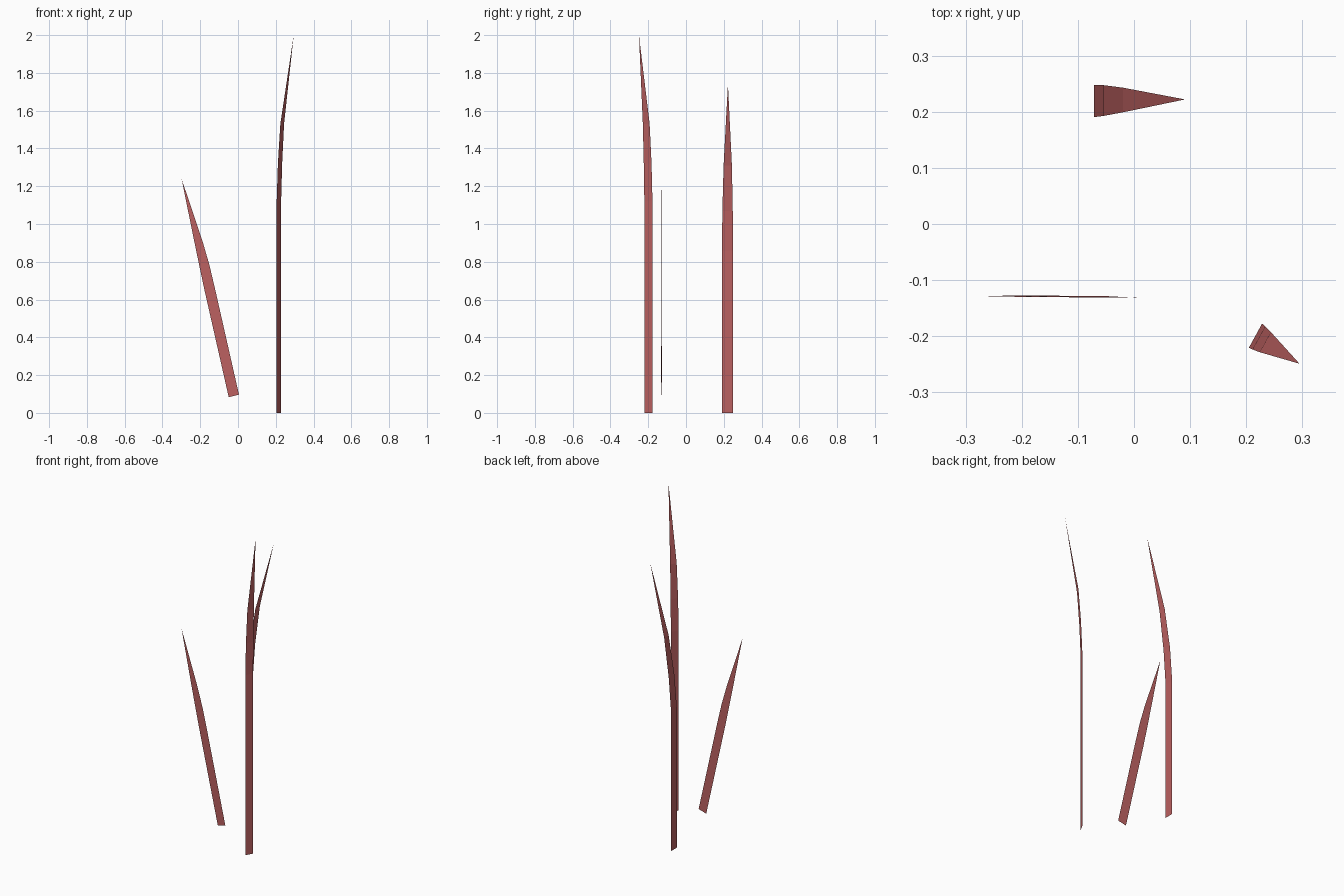
import bpy
from mathutils import Vector

if "Cube" in bpy.data.objects:
    bpy.data.objects.remove(bpy.data.objects["Cube"])

mat = bpy.data.materials.new("dull_red")
mat.diffuse_color = (0.5, 0.12, 0.12, 1)
mat.use_nodes = True
mat.node_tree.nodes["Principled BSDF"].inputs["Base Color"].default_value = mat.diffuse_color


def blade(name, side, rings, tip):
    """Flat strip: rings are (centre, half width) along a fixed side direction."""
    side = Vector(side).normalized()
    verts = []
    for centre, half in rings:
        verts += [Vector(centre) - side * half, Vector(centre) + side * half]
    n = len(rings)
    verts.append(Vector(tip))
    faces = [(2*i, 2*i + 1, 2*i + 3, 2*i + 2) for i in range(n - 1)]
    faces.append((2*n - 2, 2*n - 1, 2*n))
    mesh = bpy.data.meshes.new(name)
    mesh.from_pydata(verts, [], faces)
    mesh.materials.append(mat)
    obj = bpy.data.objects.new(name, mesh)
    bpy.context.collection.objects.link(obj)


# wide blade at the back, bending to the right
blade("back_blade", (0, 1, 0), [
    ((-0.071, 0.219, 0), 0.0285),
    ((-0.071, 0.219, 0.86), 0.0285),
    ((-0.055, 0.220, 1.07), 0.0275),
    ((-0.020, 0.221, 1.31), 0.022)], (0.091, 0.222, 1.74))

# tallest blade, front right
blade("tall_blade", (0.023, 0.042, 0), [
    ((0.2165, -0.199, 0), 0.0245),
    ((0.2165, -0.199, 1.12), 0.0245),
    ((0.2225, -0.203, 1.32), 0.0235),
    ((0.234, -0.2105, 1.53), 0.0205)], (0.295, -0.249, 2.0))

# short blade leaning left
blade("leaning_blade", (0.055, -0.003, 0.0135), [
    ((-0.022, -0.13, 0.09), 0.028),
    ((-0.151, -0.129, 0.66), 0.028),
    ((-0.178, -0.129, 0.78), 0.0265),
    ((-0.209, -0.129, 0.905), 0.0215)], (-0.299, -0.128, 1.24))
